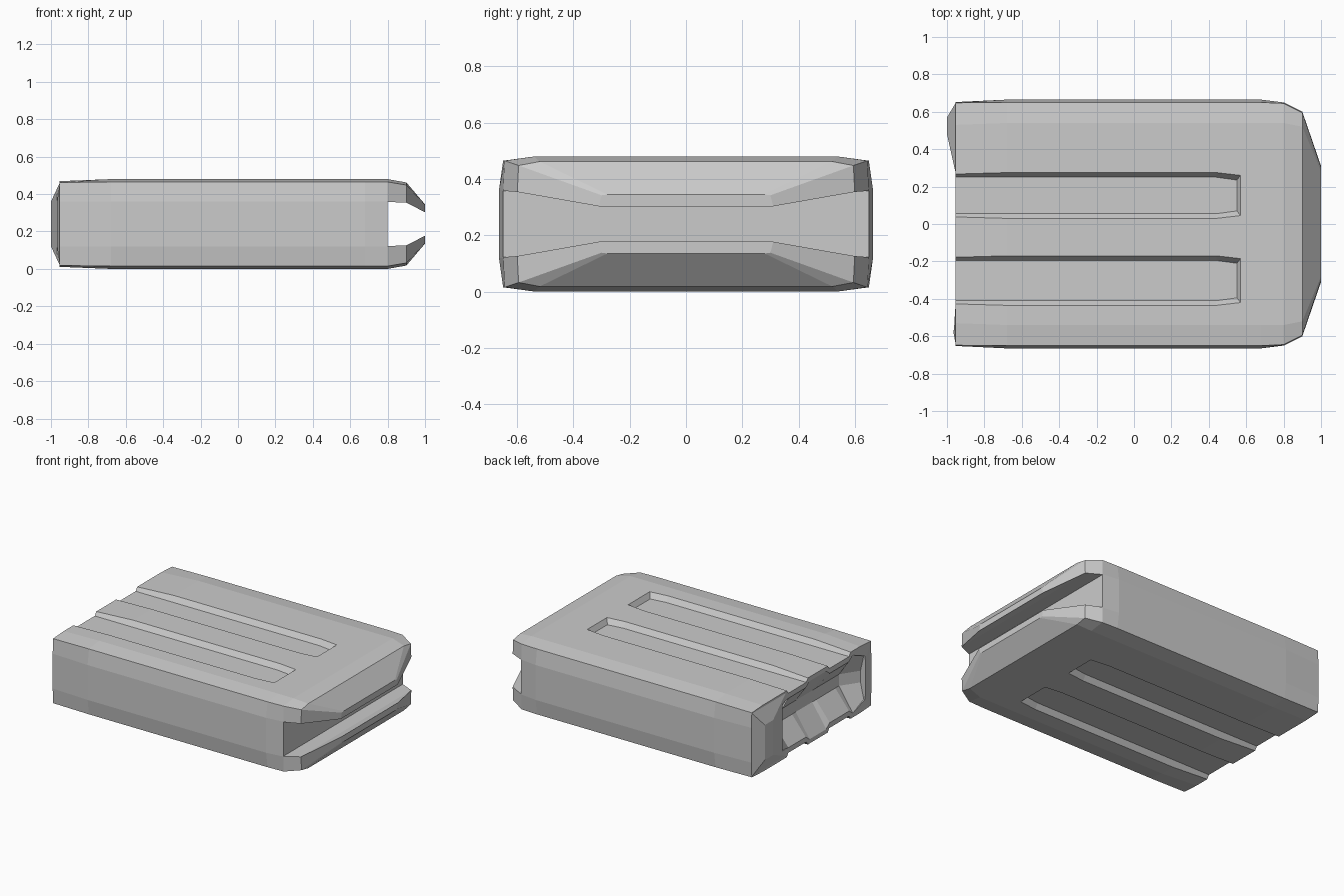
import bpy, bmesh

if "Cube" in bpy.data.objects:
    bpy.data.objects.remove(bpy.data.objects["Cube"])


def loft(name, rings, helper=False):
    """Skin a list of equal-length point rings and cap both ends."""
    bm = bmesh.new()
    loops = [[bm.verts.new(p) for p in ring] for ring in rings]
    n = len(loops[0])
    for a, b in zip(loops, loops[1:]):
        for i in range(n):
            j = (i + 1) % n
            bm.faces.new((a[i], a[j], b[j], b[i]))
    bm.faces.new(loops[0])
    bm.faces.new(loops[-1])
    bmesh.ops.recalc_face_normals(bm, faces=bm.faces)
    mesh = bpy.data.meshes.new(name)
    bm.to_mesh(mesh)
    bm.free()
    obj = bpy.data.objects.new(name, mesh)
    bpy.context.collection.objects.link(obj)
    if helper:
        obj.hide_render = True
        obj.display_type = 'WIRE'
    return obj


def boolean(target, tool, operation):
    mod = target.modifiers.new(tool.name, 'BOOLEAN')
    mod.operation = operation
    mod.solver = 'EXACT'
    mod.object = tool


MID = 0.24


def section(x, flat, corner, side, h_flat, h_corner, h_side):
    """Twelve-sided cross-section, symmetric about y = 0 and mid height."""
    q = [(flat, h_flat), (corner, h_corner), (side, h_side)]
    right = q + [(y, -h) for y, h in reversed(q)]
    pts = right + [(-y, h) for y, h in reversed(right)]
    return [(x, y, MID + h) for y, h in pts]


# Main body, tapering to the narrow lipped end
body = loft("body", [
    section(-0.955, 0.53, 0.648, 0.652, 0.229, 0.222, 0.12),
    section(-0.68, 0.54, 0.65, 0.665, 0.24, 0.225, 0.12),
    section(0.68, 0.54, 0.65, 0.665, 0.24, 0.225, 0.12),
    section(0.80, 0.54, 0.645, 0.65, 0.24, 0.225, 0.12),
    section(0.90, 0.52, 0.595, 0.60, 0.222, 0.208, 0.115),
    section(1.00, 0.28, 0.30, 0.31, 0.105, 0.102, 0.063),
])

# Raised lugs at the two corners of the open end
for name, tip, ys in (("wide_lug", -1.0, (0.648, 0.57, 0.48, 0.27)),
                      ("small_lug", -0.967, (-0.645, -0.57, -0.52, -0.44))):
    def ring(x, a, b, h):
        return [(x, a, MID - h), (x, b, MID - h), (x, b, MID + h), (x, a, MID + h)]
    lug = loft(name, [ring(-0.90, ys[0], ys[3], 0.22),
                      ring(-0.953, ys[0], ys[3], 0.22),
                      ring(tip, ys[1], ys[2], 0.12)], True)
    boolean(body, lug, 'UNION')

# Slot running the full width of the lipped end
slot_profile = [(0.80, 0.118), (0.90, 0.114), (1.10, 0.012)]
slot = [(x, h) for x, h in slot_profile] + [(x, -h) for x, h in reversed(slot_profile)]
notch = loft("slot_cutter", [[(x, y, MID + h) for x, h in slot] for y in (-0.8, 0.8)], True)
boolean(body, notch, 'DIFFERENCE')

# Paired long grooves on the top and underside
for side in (1, -1):
    for y0, y1 in ((0.03, 0.275), (-0.435, -0.17)):
        def outline(inset, end, h):
            a, b = y0 + inset, y1 - inset
            pts = [(-1.1, a), (0.44, a), (end, a + 0.015),
                   (end, b - 0.015), (0.44, b), (-1.1, b)]
            return [(x, y, MID + side * h) for x, y in pts]
        groove = loft("groove_cutter", [outline(0.025, 0.55, 0.205),
                                        outline(0.0, 0.57, 0.24),
                                        outline(-0.01, 0.58, 0.26)], True)
        boolean(body, groove, 'DIFFERENCE')

# Stepped V-shaped recess in the open end; its lips follow the grooves
stations = [(-0.57, 0.02, 0.15), (-0.45, 0.10, 0.20), (-0.41, 0.10, 0.17),
            (-0.20, 0.10, 0.17), (-0.16, 0.10, 0.20), (0.02, 0.10, 0.20),
            (0.06, 0.10, 0.17), (0.25, 0.10, 0.17), (0.33, 0.03, 0.16)]
recess = loft("recess_cutter", [
    [(-1.1, y, MID - lip), (-0.955, y, MID - lip), (-0.95 + deep, y, MID - 0.04),
     (-0.95 + deep, y, MID + 0.04), (-0.955, y, MID + lip), (-1.1, y, MID + lip)]
    for y, deep, lip in stations], True)
boolean(body, recess, 'DIFFERENCE')
